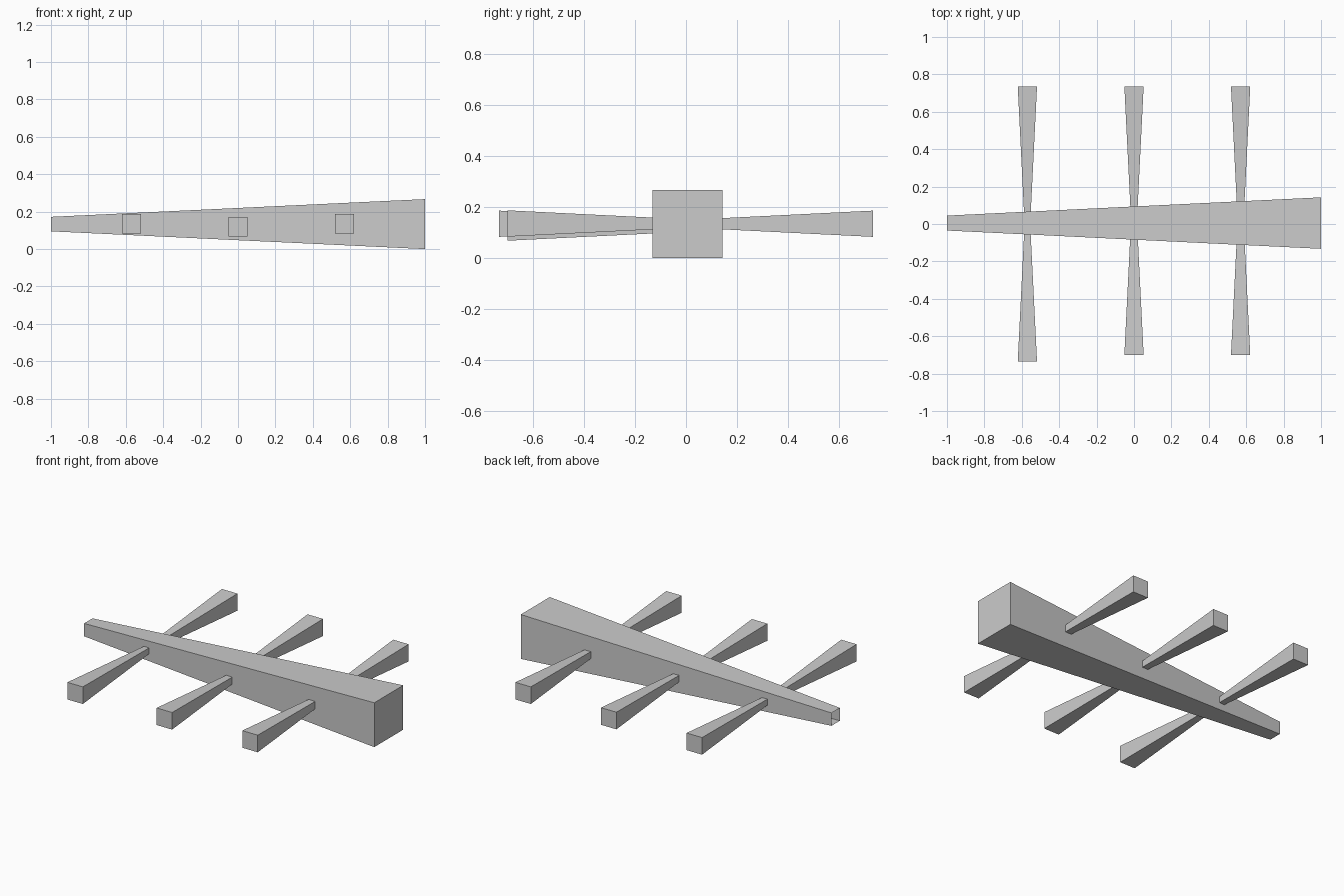
import bpy, bmesh
from mathutils import Vector

if "Cube" in bpy.data.objects:
    bpy.data.objects.remove(bpy.data.objects["Cube"])

RATIO = 0.29  # small end relative to large end


def tapered_bar(name, tip, end, width, height):
    """Four-sided tapered tube: open at the small tip, capped at the large end."""
    tip, end = Vector(tip), Vector(end)
    axis = (end - tip).normalized()
    up = Vector((0, 0, 1))
    side = up.cross(axis)
    bm = bmesh.new()
    rings = []
    for centre, s in ((tip, RATIO), (end, 1.0)):
        rings.append([bm.verts.new(centre + side * (a * width * s / 2) + up * (b * height * s / 2))
                      for a, b in ((-1, -1), (1, -1), (1, 1), (-1, 1))])
    small, large = rings
    for i in range(4):
        j = (i + 1) % 4
        bm.faces.new((small[i], small[j], large[j], large[i]))
    bm.faces.new(large)
    mesh = bpy.data.meshes.new(name)
    bm.to_mesh(mesh)
    bm.free()
    obj = bpy.data.objects.new(name, mesh)
    bpy.context.collection.objects.link(obj)
    return obj


# Main body
tapered_bar("body", (-1, 0.005, 0.1335), (1, 0.005, 0.1335), 0.275, 0.267)

# Side bars: (x, outer y, centre height)
LENGTH = 0.735
bars = {
    "back_bar_left": (-0.57, 0.735, 0.135),
    "back_bar_middle": (0.0, 0.735, 0.135),
    "back_bar_right": (0.57, 0.735, 0.135),
    "front_bar_left": (-0.57, -0.735, 0.135),
    "front_bar_middle": (0.0, -0.70, 0.12),
    "front_bar_right": (0.57, -0.70, 0.136),
}
for name, (x, y, z) in bars.items():
    inner = y - LENGTH if y > 0 else y + LENGTH
    tapered_bar(name, (x, inner, z), (x, y, z), 0.103, 0.103)
